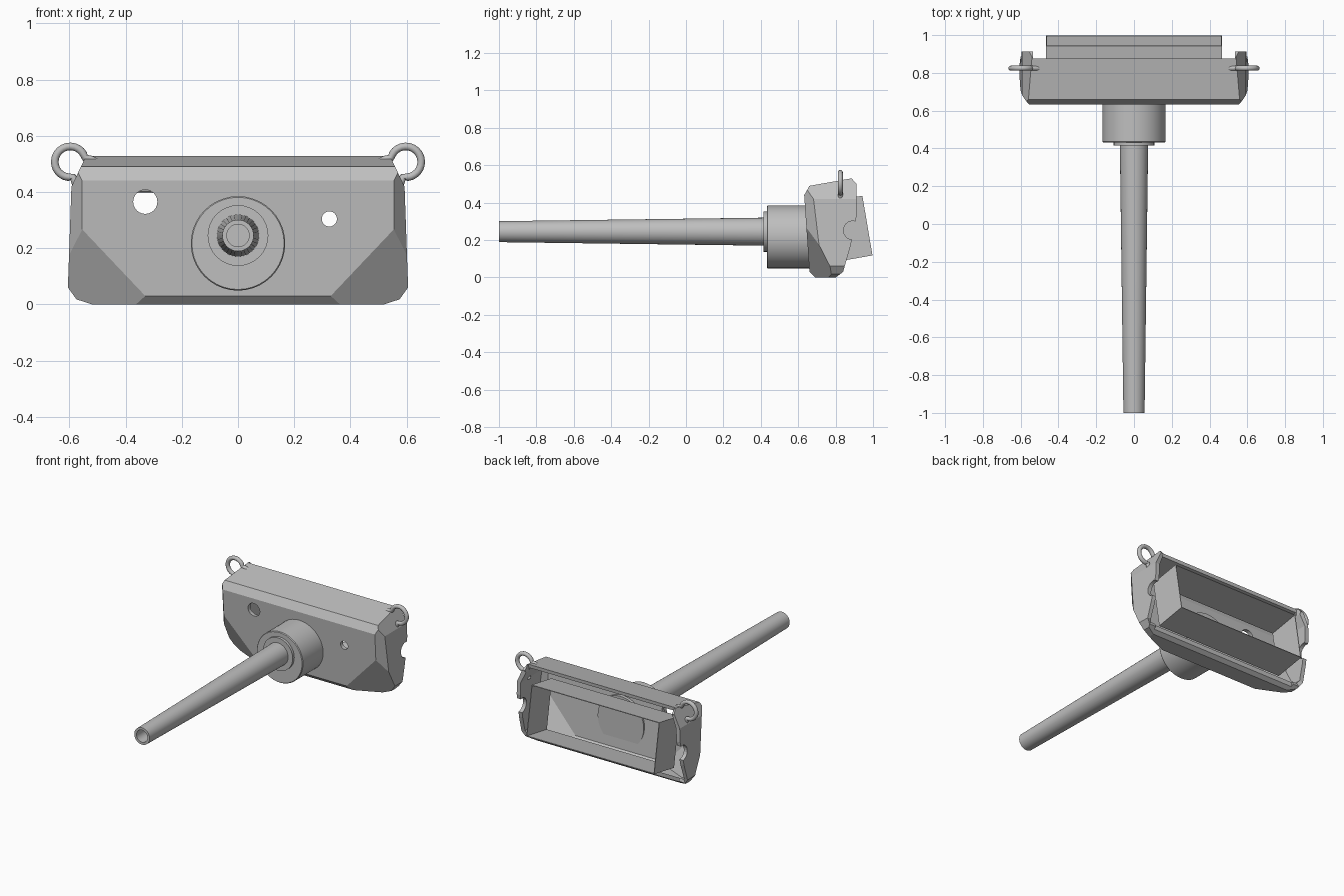
import bpy, bmesh, math
from mathutils import Vector, Matrix

if "Cube" in bpy.data.objects:
    bpy.data.objects.remove(bpy.data.objects["Cube"])

grey = bpy.data.materials.new("plain_grey")
grey.diffuse_color = (0.52, 0.52, 0.52, 1)
grey.use_nodes = True
grey.node_tree.nodes["Principled BSDF"].inputs["Base Color"].default_value = grey.diffuse_color


def finish(bm, name, smooth=False):
    bmesh.ops.recalc_face_normals(bm, faces=bm.faces[:])
    me = bpy.data.meshes.new(name)
    bm.to_mesh(me)
    bm.free()
    ob = bpy.data.objects.new(name, me)
    bpy.context.collection.objects.link(ob)
    me.materials.append(grey)
    if smooth:
        bpy.ops.object.select_all(action='DESELECT')
        ob.select_set(True)
        bpy.context.view_layer.objects.active = ob
        bpy.ops.object.shade_smooth_by_angle(angle=math.radians(35))
    return ob


def lathe(name, profile, x, z, sides=32):
    """Revolve closed (radius, y) profile around a y-parallel axis."""
    bm = bmesh.new()
    rings = []
    for r, y in profile:
        if r == 0:
            rings.append([bm.verts.new((x, y, z))] * sides)
        else:
            rings.append([bm.verts.new((x + r * math.cos(a), y, z + r * math.sin(a)))
                          for a in (2 * math.pi * i / sides for i in range(sides))])
    for a, b in zip(rings, rings[1:]):
        for i in range(sides):
            j = (i + 1) % sides
            vs = list(dict.fromkeys((a[i], a[j], b[j], b[i])))
            bm.faces.new(vs)
    return finish(bm, name, True)


def cut_with(target, cutter):
    cutter.hide_render = True
    cutter.display_type = 'WIRE'
    m = target.modifiers.new("cut", 'BOOLEAN')
    m.operation = 'DIFFERENCE'
    m.solver = 'EXACT'
    m.object = cutter


# Housing: extruded side profile, trimmed corners, open back
side = [(0.632, 0.44), (0.66, 0.03), (0.69, 0.0), (0.80, 0.0), (0.84, 0.03),
        (0.88, 0.17), (0.912, 0.33), (0.912, 0.50), (0.885, 0.53), (0.66, 0.49)]
bm = bmesh.new()
ends = [[bm.verts.new((x, y, z)) for y, z in side] for x in (-0.62, 0.62)]
for e in ends:
    bm.faces.new(e)
for i in range(len(side)):
    j = (i + 1) % len(side)
    bm.faces.new((ends[0][i], ends[0][j], ends[1][j], ends[1][i]))


def trim(p, q, r):
    """Trim both mirrored corners with the plane through three points."""
    p, q, r = Vector(p), Vector(q), Vector(r)
    n = (q - p).cross(r - p).normalized()
    if n.x < 0:
        n = -n
    for s in (1, -1):
        bmesh.ops.bisect_plane(bm, geom=bm.verts[:] + bm.edges[:] + bm.faces[:],
                               plane_co=(p.x * s, p.y, p.z), plane_no=(n.x * s, n.y, n.z),
                               clear_outer=True)
        bmesh.ops.holes_fill(bm, edges=[e for e in bm.edges if e.is_boundary])


trim((0.605, 0.7, 0.07), (0.605, 0.9, 0.07), (0.592, 0.7, 0.44))      # side taper
trim((0.555, 0.632, 0.44), (0.555, 0.645, 0.265), (0.597, 0.70, 0.25))  # front edges
trim((0.33, 0.66, 0.03), (0.555, 0.645, 0.265), (0.605, 0.76, 0.08))  # lower corners
trim((0.605, 0.7, 0.06), (0.605, 0.9, 0.06), (0.575, 0.7, 0.018))     # bottom rounding
trim((0.575, 0.7, 0.018), (0.575, 0.9, 0.018), (0.52, 0.7, 0.0))
trim((0.597, 0.7, 0.41), (0.597, 0.9, 0.41), (0.54, 0.7, 0.53))       # upper corners
bmesh.ops.recalc_face_normals(bm, faces=bm.faces[:])
back = [f for f in bm.faces if f.normal.y > 0.8 and f.calc_center_median().y > 0.8]
bmesh.ops.delete(bm, geom=back, context='FACES')
me_normals = [f.normal.copy() for f in bm.faces]
housing = finish(bm, "housing")
if sum(p.normal.dot(n) for p, n in zip(housing.data.polygons, me_normals)) < 0:
    housing.data.flip_normals()
shell = housing.modifiers.new("wall", 'SOLIDIFY')
shell.thickness = 0.027
shell.offset = -1

# Front holes
for nm, x, z, r in (("large_hole_cutter", -0.33, 0.365, 0.043),
                    ("small_hole_cutter", 0.325, 0.304, 0.027)):
    cut_with(housing, lathe(nm, [(0, 0.58), (r, 0.58), (r, 0.72), (0, 0.72)], x, z, 24))

# Round notches in the side walls
bm = bmesh.new()
bmesh.ops.create_cone(bm, cap_ends=True, segments=24, radius1=0.05, radius2=0.05, depth=1.5,
                      matrix=Matrix.Translation((0, 0.892, 0.252)) @ Matrix.Rotation(math.pi / 2, 4, 'Y'))
cut_with(housing, finish(bm, "notch_cutter"))

# Back rim set forward between the side ears
bm = bmesh.new()
rim = [(0.878, 0.56), (0.82, -0.03), (1.1, -0.03), (1.1, 0.56)]
ends = [[bm.verts.new((x, y, z)) for y, z in rim] for x in (-0.535, 0.535)]
for e in ends:
    bm.faces.new(e)
for i in range(4):
    j = (i + 1) % 4
    bm.faces.new((ends[0][i], ends[0][j], ends[1][j], ends[1][i]))
cut_with(housing, finish(bm, "rim_cutter"))

# Tilted rectangular frame, open at both ends
bm = bmesh.new()
axis = Vector((0, 0.985, 0.172)) * 0.21
low, high = Vector((0, 0.997, 0.118)), Vector((0, 0.943, 0.437))
outer = [p + Vector((x, 0, 0)) for p, x in
         ((low, -0.466), (low, 0.466), (high, 0.466), (high, -0.466))]
a = [bm.verts.new(p) for p in outer]
b = [bm.verts.new(p - axis) for p in outer]
for i in range(4):
    j = (i + 1) % 4
    bm.faces.new((a[i], a[j], b[j], b[i]))
frame = finish(bm, "rear_frame")
wall = frame.modifiers.new("wall", 'SOLIDIFY')
wall.thickness = 0.006
wall.offset = -1

# Collar, washer and hollow tapered pole
lathe("collar", [(0, 0.432), (0.164, 0.432), (0.168, 0.437), (0.168, 0.68), (0, 0.68)], 0, 0.217, 40)
lathe("washer", [(0, 0.415), (0.108, 0.415), (0.108, 0.44), (0, 0.44)], 0, 0.245)
lathe("pole", [(0, -0.80), (0.04, -0.80), (0.04, -1.0), (0.056, -1.0), (0.075, 0.43), (0, 0.43)],
      0, 0.245)

# Strap loops on the upper corners
for s, nm in ((-1, "left_loop"), (1, "right_loop")):
    pts = [(0.50, 0.505), (0.525, 0.516)]
    for i in range(19):
        t = math.radians(165 - i * 265 / 18)
        pts.append((0.597 + 0.055 * math.cos(t), 0.507 + 0.055 * math.sin(t)))
    pts += [(0.578, 0.43), (0.565, 0.405)]
    bm = bmesh.new()
    rings = []
    for i, (x, z) in enumerate(pts):
        p0, p1 = pts[max(i - 1, 0)], pts[min(i + 1, len(pts) - 1)]
        d = Vector((p1[0] - p0[0], p1[1] - p0[1])).normalized()
        rings.append([])
        for k in range(12):
            t = 2 * math.pi * k / 12
            u, v = 0.0135 * math.cos(t), 0.0135 * math.sin(t)
            rings[-1].append(bm.verts.new((s * (x - d.y * u), 0.825 + v, z + d.x * u)))
    for r0, r1 in zip(rings, rings[1:]):
        for k in range(12):
            j = (k + 1) % 12
            bm.faces.new((r0[k], r0[j], r1[j], r1[k]))
    bm.faces.new(rings[0])
    bm.faces.new(rings[-1])
    finish(bm, nm, True)
